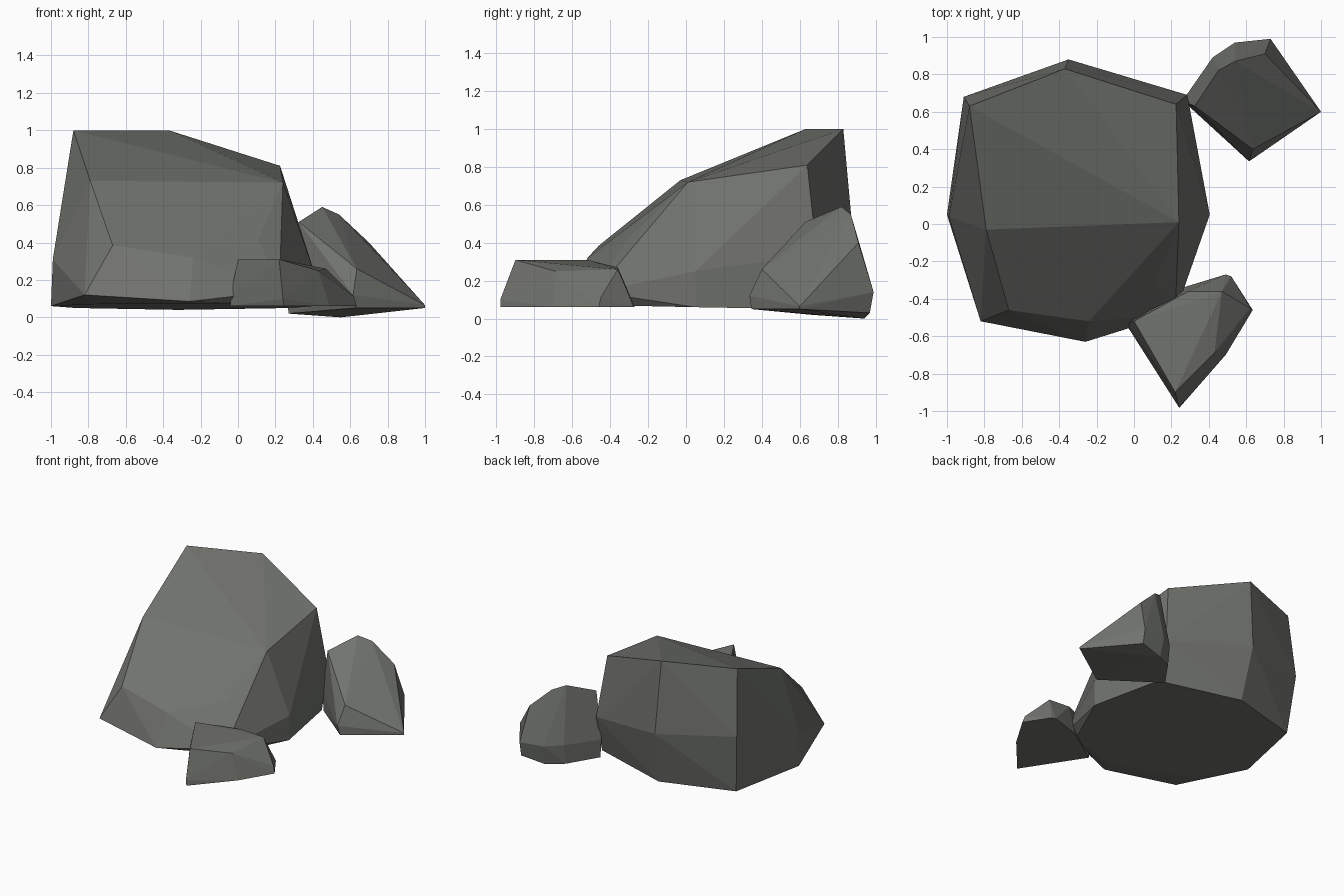
import bpy, bmesh, math

stone = bpy.data.materials.new("grey stone")
stone.diffuse_color = (0.165, 0.172, 0.155, 1)


def rock(name, crown, rim, base):
    """Chiselled stone: convex hull of a crown, a widest rim and a base ring."""
    bm = bmesh.new()
    for p in crown + rim + base:
        bm.verts.new(p)
    res = bmesh.ops.convex_hull(bm, input=bm.verts[:])
    loose = {v for v in res["geom_interior"] + res["geom_unused"]
             if isinstance(v, bmesh.types.BMVert)}
    bmesh.ops.delete(bm, geom=list(loose), context='VERTS')
    # merge nearly flat triangles into clean facets
    bmesh.ops.dissolve_limit(bm, angle_limit=math.radians(2),
                             verts=bm.verts[:], edges=bm.edges[:])
    bmesh.ops.recalc_face_normals(bm, faces=bm.faces[:])
    mesh = bpy.data.meshes.new(name)
    bm.to_mesh(mesh)
    bm.free()
    mesh.materials.append(stone)
    obj = bpy.data.objects.new(name, mesh)
    bpy.context.collection.objects.link(obj)
    return obj


# Large boulder, sloping down to the front
rock("large_boulder",
     crown=[(-.88, .63, 1), (-.37, .83, 1), (.225, .64, .81), (.24, .01, .72),
            (-.31, .09, .75), (-.79, -.03, .73), (-.67, -.46, .385),
            (-.24, -.52, .32), (.11, -.31, .42)],
     rim=[(-.91, .68, .5), (-.35, .88, .45), (.285, .69, .34), (.405, .05, .25),
          (.22, -.48, .14), (-.26, -.63, .085), (-.82, -.52, .12), (-.99, .04, .31)],
     base=[(-.87, .63, .05), (-.32, .79, .04), (.29, .61, .05), (.4, .05, .06),
           (.19, -.41, .07), (-.21, -.53, .07), (-.77, -.31, .07), (-1, .05, .06)])

# Low stone at the front right
rock("front_stone",
     crown=[(.0, -.52, .31), (.22, -.9, .31), (.43, -.69, .25),
            (.29, -.36, .27), (.47, -.36, .26)],
     rim=[(-.04, -.53, .12), (.24, -.98, .1), (.62, -.45, .11)],
     base=[(-.04, -.54, .06), (.245, -.98, .06), (.49, -.7, .06),
           (.635, -.46, .06), (.52, -.28, .06), (.49, -.27, .06), (.26, -.34, .06)])

# Wedge stone at the back right
rock("back_stone",
     crown=[(.325, .63, .51), (.45, .82, .59), (.54, .87, .55), (.7, .91, .4),
            (.635, .4, .26), (.89, .6, .14)],
     rim=[(.26, .66, .16), (.42, .89, .16), (.54, .97, .15), (.73, .99, .14),
          (.615, .335, .12), (1, .6, .065)],
     base=[(.27, .66, .02), (.42, .87, .01), (.55, .94, 0), (.73, .97, .03),
           (1, .6, .05), (.63, .345, .05)])
